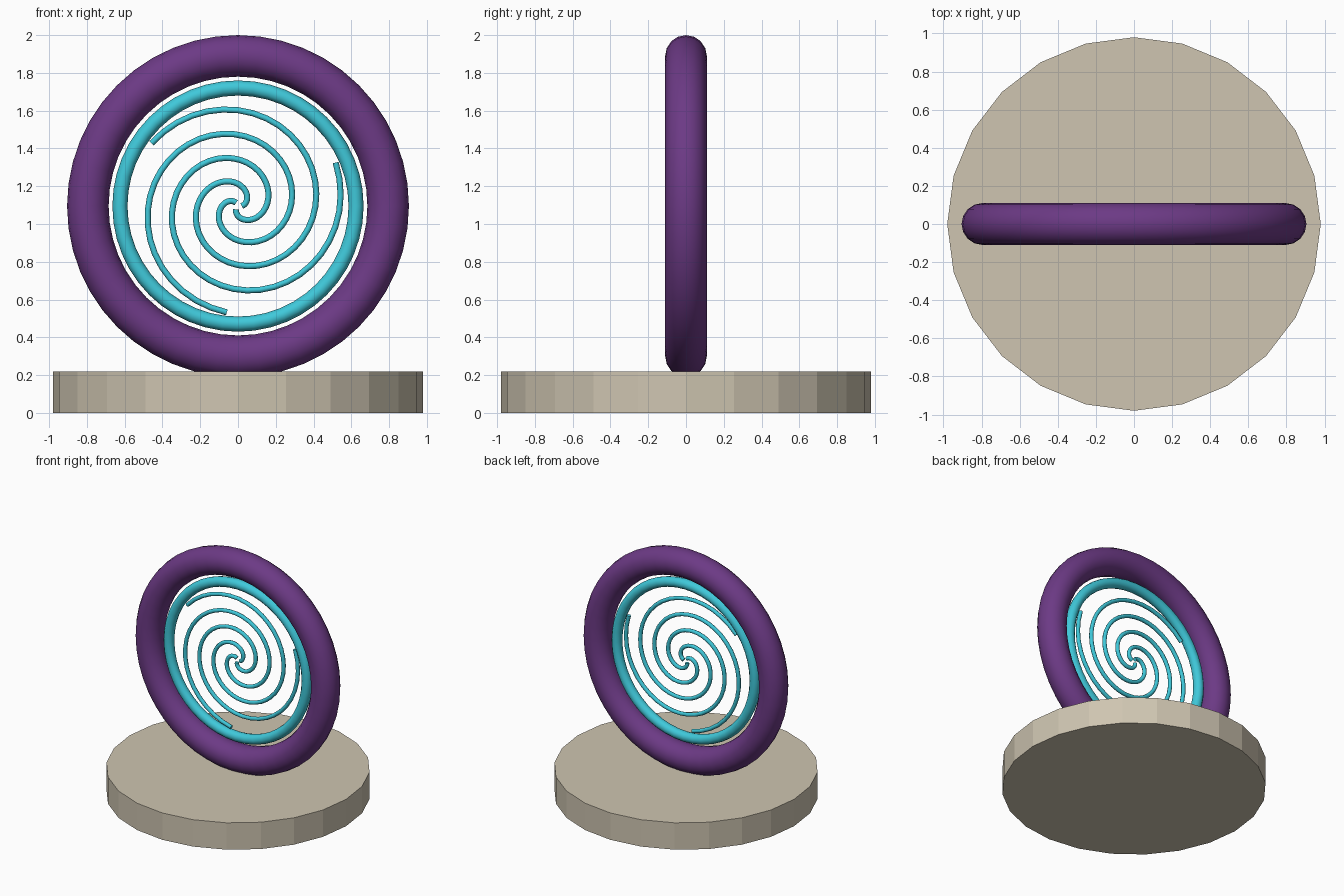
import bpy
from math import pi, cos, sin, radians

if "Cube" in bpy.data.objects:
    bpy.data.objects.remove(bpy.data.objects["Cube"])

CENTRE_Z = 1.095


def material(name, rgb):
    m = bpy.data.materials.new(name)
    m.diffuse_color = (*rgb, 1.0)
    m.use_nodes = True
    m.node_tree.nodes["Principled BSDF"].inputs["Base Color"].default_value = m.diffuse_color
    return m


stone = material("pale_stone", (0.62, 0.56, 0.44))
purple = material("purple", (0.15, 0.042, 0.235))
cyan = material("cyan", (0.05, 0.58, 0.70))


def ring(name, major, minor, sides, mat):
    bpy.ops.mesh.primitive_torus_add(
        major_radius=major, minor_radius=minor, major_segments=48,
        minor_segments=sides, location=(0, 0, CENTRE_Z), rotation=(pi / 2, 0, 0))
    ob = bpy.context.object
    ob.name = name
    ob.data.materials.append(mat)
    bpy.ops.object.shade_smooth()


def spiral_arm(name, start, turns=1.4, r0=0.02, pitch=0.39, steps=56):
    cu = bpy.data.curves.new(name, 'CURVE')
    cu.dimensions = '3D'
    cu.bevel_depth = 0.016
    cu.bevel_resolution = 2
    cu.use_fill_caps = True
    sp = cu.splines.new('POLY')
    sp.points.add(steps)
    for i, p in enumerate(sp.points):
        t = turns * i / steps
        r, a = r0 + pitch * t, start + 2 * pi * t
        p.co = (r * cos(a), 0, r * sin(a), 1)
    ob = bpy.data.objects.new(name, cu)
    ob.location.z = CENTRE_Z
    bpy.context.collection.objects.link(ob)
    bpy.ops.object.select_all(action='DESELECT')
    ob.select_set(True)
    bpy.context.view_layer.objects.active = ob
    bpy.ops.object.convert(target='MESH')
    ob = bpy.context.object
    ob.data.materials.clear()
    ob.data.materials.append(cyan)
    bpy.ops.object.shade_smooth_by_angle(angle=radians(50))


# faceted round base
bpy.ops.mesh.primitive_cylinder_add(vertices=24, radius=0.98, depth=0.22,
                                    location=(0, 0, 0.11))
base = bpy.context.object
base.name = "base"
base.data.materials.append(stone)

# thick outer frame and thin inner ring, standing upright
ring("outer_ring", 0.795, 0.11, 16, purple)
ring("inner_ring", 0.625, 0.04, 12, cyan)

# three spiral wires from the middle
for k in range(3):
    spiral_arm(f"spiral_arm_{k + 1}", k * 2 * pi / 3)
